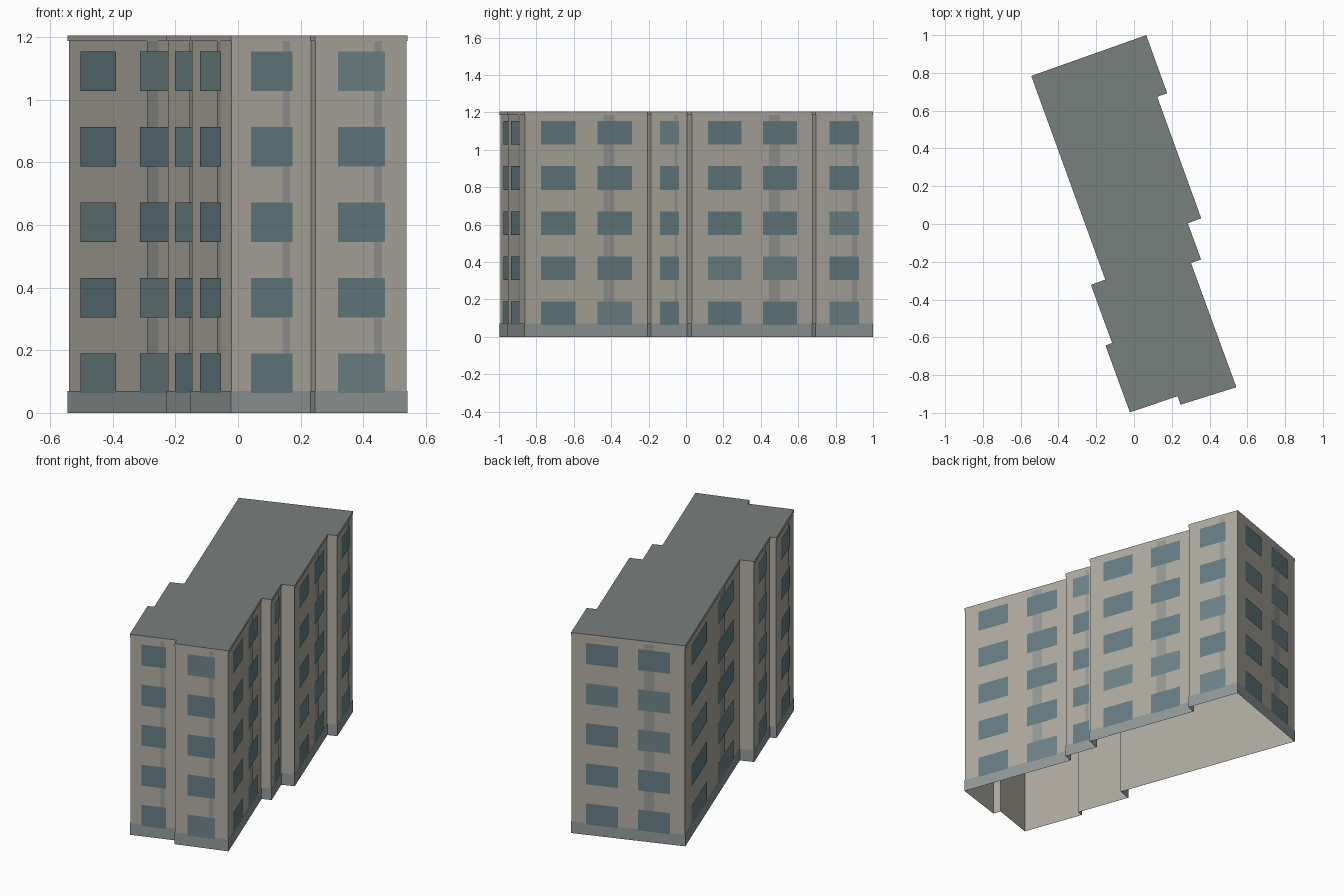
import bpy, random
from mathutils import Vector

if "Cube" in bpy.data.objects:
    bpy.data.objects.remove(bpy.data.objects["Cube"])

random.seed(4)
H = 1.205
FLOORS = 5
STEP = H / FLOORS

# Footprint corners, counter-clockwise seen from above
FOOT = [Vector(p) for p in [
    (-0.540, 0.782), (-0.148, -0.296), (-0.224, -0.324), (-0.112, -0.632),
    (-0.147, -0.645), (-0.020, -0.993), (0.233, -0.908), (0.248, -0.953),
    (0.538, -0.862), (0.298, -0.205), (0.351, -0.186), (0.281, 0.006),
    (0.352, 0.032), (0.119, 0.675), (0.172, 0.694), (0.063, 0.996)]]
N = len(FOOT)


def material(name, rgb):
    m = bpy.data.materials.new(name)
    m.diffuse_color = (*rgb, 1)
    m.use_nodes = True
    m.node_tree.nodes["Principled BSDF"].inputs["Base Color"].default_value = m.diffuse_color
    return m


WALL = material("wall_plaster", (0.43, 0.41, 0.36))
ROOF = material("roof_grey", (0.19, 0.215, 0.205))
BASE = material("base_grey", (0.29, 0.32, 0.32))
STRIP = material("strip_grey", (0.31, 0.32, 0.30))
GLASS = [material("glass_dark", (0.13, 0.205, 0.225)),
         material("glass_light", (0.165, 0.235, 0.25))]


def mesh_object(name, verts, faces, mats, indices=None):
    me = bpy.data.meshes.new(name)
    me.from_pydata(verts, [], faces)
    for m in mats:
        me.materials.append(m)
    if indices:
        me.polygons.foreach_set("material_index", indices)
    me.update()
    ob = bpy.data.objects.new(name, me)
    bpy.context.collection.objects.link(ob)
    return ob


def normal(a, b):
    d = (b - a).normalized()
    return Vector((d.y, -d.x))


def outline(off):
    """Footprint pushed outward with mitred corners."""
    pts = []
    for i, p in enumerate(FOOT):
        n1, n2 = normal(FOOT[i - 1], p), normal(p, FOOT[(i + 1) % N])
        pts.append(p + (n1 + n2) * off / (1 + n1.dot(n2)))
    return pts


def ring(name, off, z0, z1, mat):
    pts = outline(off)
    verts = [(p.x, p.y, z) for z in (z0, z1) for p in pts]
    faces = [(i, (i + 1) % N, N + (i + 1) % N, N + i) for i in range(N)]
    return mesh_object(name, verts, faces, [mat])


# Shell: walls open at the bottom, base band, top band, flat roof
ring("walls", 0, 0, H, WALL)
ring("base_band", 0.003, 0, 0.07, BASE)
ring("top_band", 0.003, 1.187, H, WALL)
mesh_object("roof", [(p.x, p.y, H) for p in outline(0.003)], [tuple(range(N))], [ROOF])


def panel(verts, faces, a, b, t0, t1, z0, z1, off):
    """Add a flat rectangle lying just outside the wall from a to b."""
    o = normal(a, b) * off
    p, q = a.lerp(b, t0) + o, a.lerp(b, t1) + o
    k = len(verts)
    verts += [(p.x, p.y, z0), (q.x, q.y, z0), (q.x, q.y, z1), (p.x, p.y, z1)]
    faces.append((k, k + 1, k + 2, k + 3))


# Windows and vertical strips on every wall longer than a jog
wv, wf, wi, sv, sf = [], [], [], [], []
for i, a in enumerate(FOOT):
    b = FOOT[(i + 1) % N]
    length = (b - a).length
    if length < 0.15:
        continue
    if length > 1:
        spans = [(0.105, 0.395), (0.59, 0.88)]
    elif length > 0.5:
        spans = [(0.13, 0.41), (0.59, 0.87)]
    else:
        spans = [(0.24, 0.76)]
    panel(sv, sf, a, b, 0.64, 0.73, 0.07, 1.187, 0.002)
    for f in range(FLOORS):
        for t0, t1 in spans:
            panel(wv, wf, a, b, t0, t1, f * STEP + 0.063, f * STEP + 0.189, 0.0045)
            wi.append(1 if random.random() < 0.25 else 0)
mesh_object("windows", wv, wf, GLASS, wi)
mesh_object("wall_strips", sv, sf, [STRIP])
